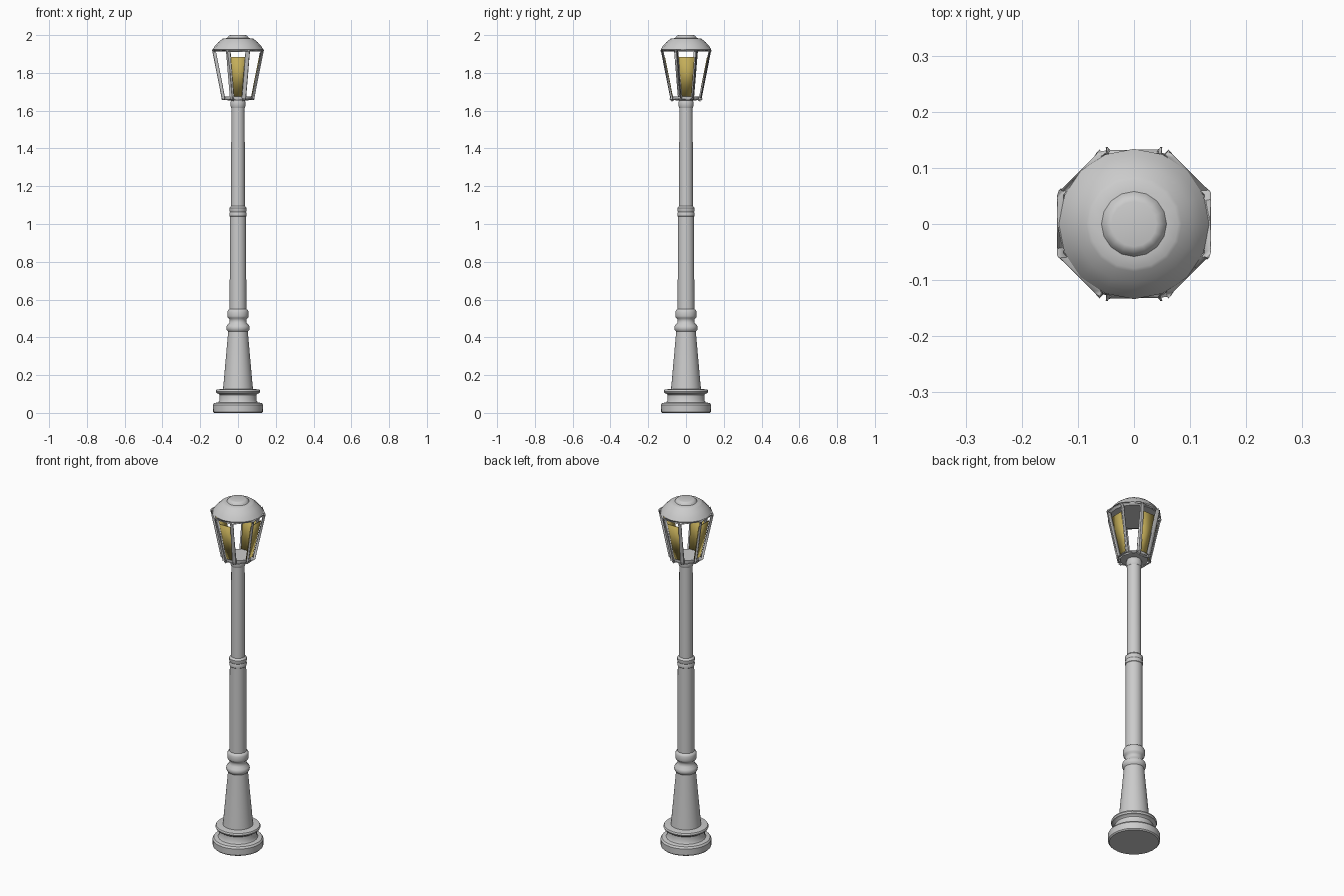
import bpy, bmesh
from math import pi, cos, sin, radians

if "Cube" in bpy.data.objects:
    bpy.data.objects.remove(bpy.data.objects["Cube"])


def add_object(name, bm, angle=35, color=None):
    bmesh.ops.recalc_face_normals(bm, faces=bm.faces)
    mesh = bpy.data.meshes.new(name)
    bm.to_mesh(mesh)
    bm.free()
    ob = bpy.data.objects.new(name, mesh)
    bpy.context.collection.objects.link(ob)
    bpy.ops.object.select_all(action='DESELECT')
    ob.select_set(True)
    bpy.context.view_layer.objects.active = ob
    bpy.ops.object.shade_smooth_by_angle(angle=radians(angle))
    if color:
        mat = bpy.data.materials.new(name + "_color")
        mat.diffuse_color = color
        mat.use_nodes = True
        mat.node_tree.nodes["Principled BSDF"].inputs["Base Color"].default_value = mat.diffuse_color
        mesh.materials.append(mat)
    return ob


def lathe(name, profile, sides, angle=35):
    """Closed turned part from (radius, z) points, bottom to top."""
    bm = bmesh.new()
    rings = [[bm.verts.new((r * cos(2 * pi * i / sides), r * sin(2 * pi * i / sides), z))
              for i in range(sides)] for r, z in profile]
    for low, high in zip(rings, rings[1:]):
        for i in range(sides):
            j = (i + 1) % sides
            bm.faces.new((low[i], low[j], high[j], high[i]))
    bm.faces.new(rings[0][::-1])
    bm.faces.new(rings[-1])
    return add_object(name, bm, angle)


# Stepped round foot
lathe("base", [(.126, 0), (.132, .006), (.133, .042), (.126, .052), (.104, .056),
               (.098, .066), (.098, .095), (.104, .102), (.114, .105), (.118, .114),
               (.114, .123), (.085, .127)], 32)

# Tapered pedestal with two collars
lathe("pedestal", [(.080, .12), (.076, .16), (.052, .43), (.059, .438), (.062, .449),
                   (.059, .462), (.047, .474), (.044, .488), (.047, .499), (.054, .505),
                   (.056, .512), (.056, .536), (.052, .545), (.044, .55)], 32)

# Lower and upper pole with the ring between them and a neck collar
lathe("lower_pole", [(.044, .54), (.043, 1.05)], 32)
lathe("middle_ring", [(.040, 1.036), (.045, 1.042), (.046, 1.055), (.043, 1.064),
                      (.046, 1.072), (.046, 1.085), (.037, 1.095)], 32)
lathe("upper_pole", [(.037, 1.08), (.035, 1.64)], 32)
lathe("neck_collar", [(.036, 1.615), (.040, 1.625), (.040, 1.645), (.034, 1.662)], 32)

# Lantern floor and roof
lathe("lantern_floor", [(.055, 1.655), (.072, 1.657), (.074, 1.675)], 16)
lathe("lantern_roof", [(.122, 1.912), (.134, 1.924), (.122, 1.943), (.105, 1.962),
                       (.085, 1.978), (.079, 1.982), (.058, 1.984), (.054, 1.991),
                       (.047, 1.998), (.040, 2.0)], 16)

# Eight-sided lantern cage with rounded window openings
Z0, Z1, R0, R1 = 1.66, 1.922, .080, .136
bm = bmesh.new()
corners = [(2 * i + 1) * pi / 8 for i in range(8)]
low = [bm.verts.new((R0 * cos(a), R0 * sin(a), Z0)) for a in corners]
high = [bm.verts.new((R1 * cos(a), R1 * sin(a), Z1)) for a in corners]
panels = [bm.faces.new((low[i], low[(i + 1) % 8], high[(i + 1) % 8], high[i]))
          for i in range(8)]
bmesh.ops.inset_individual(bm, faces=panels, thickness=.011, use_even_offset=True)
inner = [v for v in bm.verts if v not in low and v not in high]
bmesh.ops.bevel(bm, geom=inner, offset=.010, segments=3, profile=.5, affect='VERTICES')
windows = [f for f in bm.faces if f.calc_area() > .005]
bmesh.ops.delete(bm, geom=windows, context='FACES_ONLY')
cage = add_object("lantern_cage", bm, 20)
solid = cage.modifiers.new("thickness", 'SOLIDIFY')
solid.thickness = .012
solid.offset = -1

# Amber panes behind the four main windows
bm = bmesh.new()
for k in range(4):
    pts = []
    for z, s in ((1.675, -1), (1.675, 1), (1.885, 1), (1.885, -1)):
        r = (R0 + (R1 - R0) * (z - Z0) / (Z1 - Z0)) - .008
        a = k * pi / 2 + s * pi / 8
        pts.append(bm.verts.new((r * cos(a), r * sin(a), z)))
    bm.faces.new(pts)
panes = add_object("amber_panes", bm, 20, (.55, .42, .10, 1))
solid = panes.modifiers.new("thickness", 'SOLIDIFY')
solid.thickness = .004
